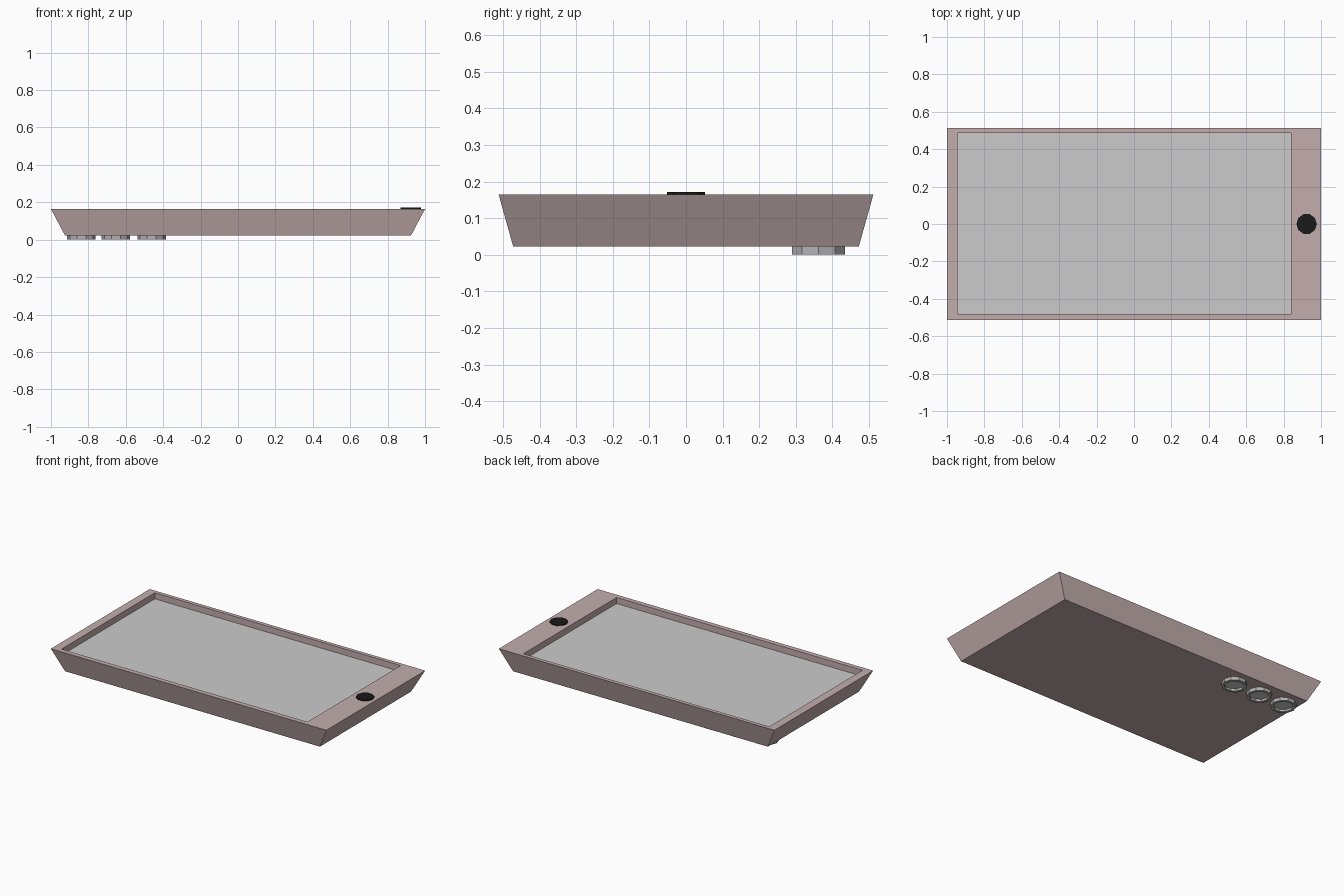
import bpy, bmesh
from math import pi, sin, cos

if "Cube" in bpy.data.objects:
    bpy.data.objects.remove(bpy.data.objects["Cube"])


def material(name, rgb):
    m = bpy.data.materials.new(name)
    m.diffuse_color = (*rgb, 1)
    m.use_nodes = True
    m.node_tree.nodes["Principled BSDF"].inputs["Base Color"].default_value = m.diffuse_color
    return m


def make(name, bm, mat=None):
    me = bpy.data.meshes.new(name)
    bm.to_mesh(me)
    bm.free()
    ob = bpy.data.objects.new(name, me)
    bpy.context.collection.objects.link(ob)
    if mat:
        me.materials.append(mat)
    return ob


def loft(name, loops, mat=None, cap_first=True, cap_last=True):
    """Skin a stack of matching closed point loops."""
    bm = bmesh.new()
    rings = [[bm.verts.new(p) for p in loop] for loop in loops]
    for a, b in zip(rings, rings[1:]):
        n = len(a)
        for i in range(n):
            bm.faces.new((a[i], a[(i + 1) % n], b[(i + 1) % n], b[i]))
    if cap_first:
        bm.faces.new(rings[0][::-1])
    if cap_last:
        bm.faces.new(rings[-1])
    bmesh.ops.recalc_face_normals(bm, faces=bm.faces)
    return make(name, bm, mat)


def rect(x0, x1, y0, y1, z):
    return [(x0, y0, z), (x1, y0, z), (x1, y1, z), (x0, y1, z)]


def circle(x, y, r, z, n=10):
    return [(x + r * cos(2 * pi * i / n), y + r * sin(2 * pi * i / n), z)
            for i in range(n)]


shell = material("shell", (0.55, 0.42, 0.42))
black = material("black", (0.01, 0.01, 0.01))
dark = material("lens_grey", (0.45, 0.45, 0.45))

TOP, BASE, SCREEN = 0.165, 0.022, 0.125
opening = (-0.945, 0.84, -0.48, 0.487)

# Tapered body with a recessed opening in the top
loft("body", [rect(-0.925, 0.925, -0.472, 0.472, BASE),
              rect(-1, 1, -0.512, 0.512, TOP),
              rect(*opening, TOP),
              rect(*opening, SCREEN)], shell, cap_last=False)

# Screen closing the bottom of the recess
bm = bmesh.new()
bm.faces.new([bm.verts.new(p) for p in rect(*opening, SCREEN)])
make("screen", bm)

# Round button on the wide margin
loft("button", [circle(0.923, 0, 0.055, TOP - 0.002),
                circle(0.923, 0, 0.055, TOP + 0.006)], black)

# Three camera rings under the body, each with a sunken lens
for i, x in enumerate((-0.837, -0.653, -0.462)):
    y = 0.362
    loft(f"camera_ring_{i + 1}", [circle(x, y, 0.076, BASE + 0.002),
                                  circle(x, y, 0.076, 0),
                                  circle(x, y, 0.058, 0),
                                  circle(x, y, 0.058, 0.014)], dark,
         cap_last=False)
    bm = bmesh.new()
    bm.faces.new([bm.verts.new(p) for p in circle(x, y, 0.058, 0.014)][::-1])
    make(f"camera_lens_{i + 1}", bm)
